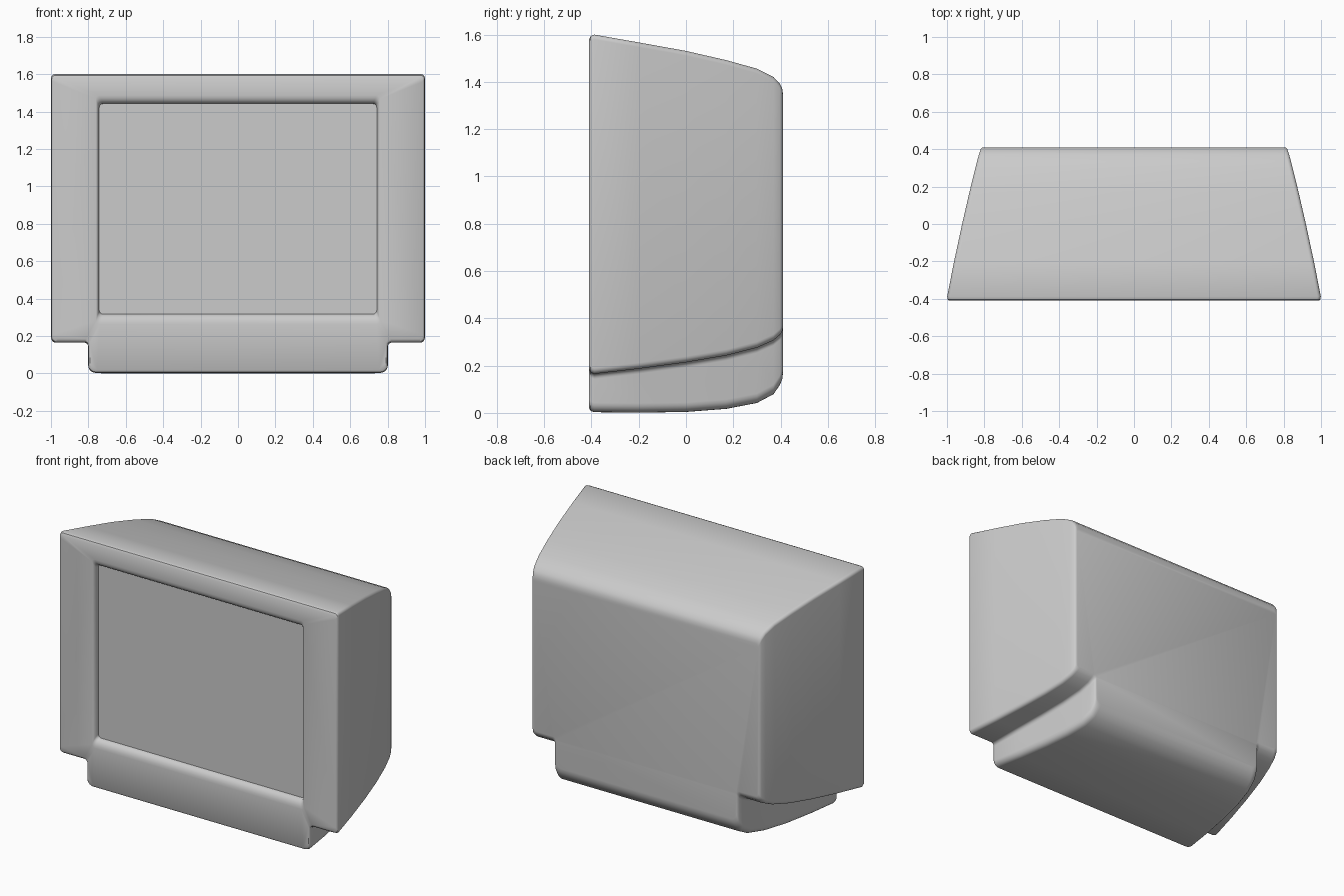
import bpy, bmesh, math

if "Cube" in bpy.data.objects:
    bpy.data.objects.remove(bpy.data.objects["Cube"])

SEG = 5


def corner(px, pz, din, dout, r):
    """Arc replacing a square corner; din/dout point along the two sides."""
    pts = []
    for i in range(SEG + 1):
        t = math.pi / 2 * i / SEG
        a, b = r * (1 - math.sin(t)), r * (1 - math.cos(t))
        pts.append((px + din[0] * a + dout[0] * b, pz + din[1] * a + dout[1] * b))
    return pts


def section(w, b, zt, zs, zb):
    """T-shaped cabinet outline: wide body over a narrower base."""
    half = (corner(w, zt, (-1, 0), (0, -1), 0.02)
            + corner(w, zs, (0, 1), (-1, 0), 0.025)
            + corner(b, zs, (1, 0), (0, -1), 0.022)
            + corner(b, zb, (0, 1), (-1, 0), 0.04))
    return half + [(-x, z) for x, z in reversed(half)]


def rounded_rect(hx, z0, z1, r):
    half = corner(hx, z1, (-1, 0), (0, -1), r) + corner(hx, z0, (0, 1), (-1, 0), r)
    return half + [(-x, z) for x, z in reversed(half)]


def ring(bm, pts, y):
    return [bm.verts.new((x, y, z)) for x, z in pts]


def bridge(bm, a, b):
    for i in range(len(a)):
        j = (i + 1) % len(a)
        bm.faces.new((a[i], a[j], b[j], b[i]))


def finish(bm, name):
    me = bpy.data.meshes.new(name)
    bm.to_mesh(me)
    bm.free()
    ob = bpy.data.objects.new(name, me)
    bpy.context.collection.objects.link(ob)
    bpy.ops.object.select_all(action='DESELECT')
    ob.select_set(True)
    bpy.context.view_layer.objects.active = ob
    bpy.ops.object.shade_smooth_by_angle(angle=math.radians(40))
    return ob


# Cabinet stations front to back: y, half width, top, shoulder, bottom
stations = [
    (-0.41, 0.988, 1.580, 0.184, 0.020),
    (-0.403, 0.996, 1.594, 0.171, 0.008),
    (-0.388, 0.999, 1.600, 0.165, 0.003),
    (-0.20, 0.962, 1.567, 0.187, 0.001),
    (0.00, 0.919, 1.531, 0.214, 0.004),
    (0.17, 0.880, 1.492, 0.243, 0.017),
    (0.30, 0.848, 1.456, 0.276, 0.042),
    (0.37, 0.830, 1.421, 0.307, 0.079),
    (0.397, 0.821, 1.393, 0.330, 0.118),
    (0.407, 0.815, 1.372, 0.345, 0.142),
    (0.41, 0.806, 1.350, 0.358, 0.165),
]
bm = bmesh.new()
rings = [ring(bm, section(w, 0.8 * w + 0.002, zt, zs, zb), y)
         for y, w, zt, zs, zb in stations]
for a, b in zip(rings, rings[1:]):
    bridge(bm, a, b)
bm.faces.new(rings[-1])

# Soft lip around the screen opening: sloped wide above and below, tight at sides
DEPTH = 0.04
lip = []
for i in range(6):
    t = math.pi / 2 * i / 5
    k = 1 - math.sin(t)
    hx, z0, z1 = 0.742 + 0.018 * k, 0.318 - 0.055 * k, 1.442 + 0.045 * k
    lip.append(ring(bm, rounded_rect(hx, z0, z1, 0.02), -0.41 + DEPTH * (1 - math.cos(t))))
for a, b in zip(lip, lip[1:]):
    bridge(bm, a, b)

# Front panel between the outline and the opening
loops = []
for r in (rings[0], lip[0]):
    loops += [bm.edges.get((r[i], r[(i + 1) % len(r)])) for i in range(len(r))]
bmesh.ops.triangle_fill(bm, use_beauty=True, edges=loops)
bmesh.ops.recalc_face_normals(bm, faces=bm.faces)
finish(bm, "cabinet")

# Flat screen
bm = bmesh.new()
f = bm.faces.new(ring(bm, rounded_rect(0.742, 0.318, 1.442, 0.02), -0.41 + DEPTH))
f.normal_update()
if f.normal.y > 0:
    f.normal_flip()
finish(bm, "screen")
